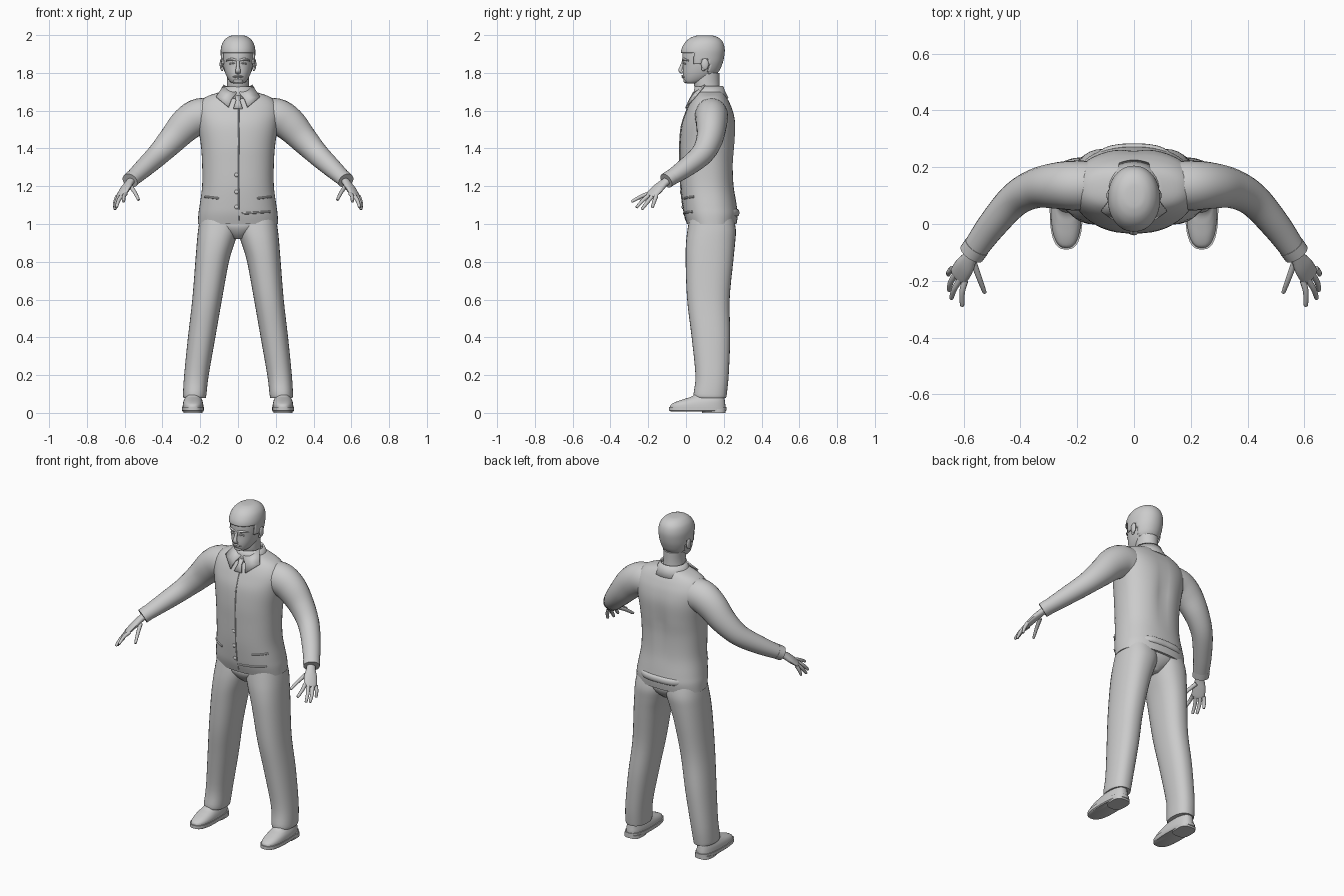
import bpy, bmesh, math
from mathutils import Vector

if "Cube" in bpy.data.objects:
    bpy.data.objects.remove(bpy.data.objects["Cube"])

mat = bpy.data.materials.new("plain grey")
mat.diffuse_color = (0.6, 0.6, 0.6, 1)
mat.use_nodes = True
mat.node_tree.nodes["Principled BSDF"].inputs["Base Color"].default_value = mat.diffuse_color


def smooth_rows(rows, k=4):
    """Catmull-Rom interpolation of every column."""
    out = []
    for i in range(len(rows) - 1):
        a, b, c, d = (rows[max(0, min(len(rows) - 1, i + j))] for j in (-1, 0, 1, 2))
        for s in range(k):
            t = s / k
            out.append([0.5 * (2 * q + (r - p) * t + (2 * p - 5 * q + 4 * r - w) * t * t
                               + (3 * q - p - 3 * r + w) * t ** 3)
                        for p, q, r, w in zip(a, b, c, d)])
    return out + [list(rows[-1])]


def make(name, rings, mirror=False, caps=True, thick=0):
    """Skin a list of closed rings into one object."""
    n = len(rings[0])
    verts = [v for r in rings for v in r]
    faces = [(i * n + j, i * n + (j + 1) % n, (i + 1) * n + (j + 1) % n, (i + 1) * n + j)
             for i in range(len(rings) - 1) for j in range(n)]
    if caps:
        faces += [tuple(range(n)), tuple(range(len(verts) - n, len(verts)))]
    return finish(name, verts, faces, mirror, thick)


def finish(name, verts, faces, mirror=False, thick=0):
    me = bpy.data.meshes.new(name)
    me.from_pydata([tuple(v) for v in verts], [], faces)
    bm = bmesh.new()
    bm.from_mesh(me)
    bmesh.ops.recalc_face_normals(bm, faces=bm.faces[:])
    bm.to_mesh(me)
    bm.free()
    me.materials.append(mat)
    ob = bpy.data.objects.new(name, me)
    bpy.context.collection.objects.link(ob)
    if thick:
        m = ob.modifiers.new("thickness", 'SOLIDIFY')
        m.thickness, m.offset = thick, 0
    if mirror:
        m = ob.modifiers.new("mirror", 'MIRROR')
        m.use_clip = m.use_mirror_merge = False
    return ob


def spow(v, e):
    return math.copysign(abs(v) ** e, v)


def stack_rings(rows, p=2.0, n=36):
    """Horizontal rings from rows of z, x0, x1, y_front, y_back."""
    rings = []
    for z, x0, x1, y0, y1 in rows:
        rings.append([Vector(((x0 + x1) / 2 + (x1 - x0) / 2 * spow(math.cos(a), 2 / p),
                              (y0 + y1) / 2 + (y1 - y0) / 2 * spow(math.sin(a), 2 / p), z))
                      for a in (math.tau * i / n for i in range(n))])
    return rings


def sym(rows):
    return [(z, -h, h, a, b) for z, h, a, b in rows]


def tube(name, rows, mirror=True, side=None, n=16, k=4):
    """Tube along rows of x, y, z, half width, half height."""
    rows = smooth_rows(rows, k)
    pts = [Vector(r[:3]) for r in rows]
    rings = []
    for i, r in enumerate(rows):
        t = (pts[min(i + 1, len(pts) - 1)] - pts[max(i - 1, 0)]).normalized()
        u = Vector(side) if side else t.cross(Vector((0, 0, 1)))
        u = (u - t * u.dot(t)).normalized()
        v = t.cross(u)
        rings.append([pts[i] + u * r[3] * math.cos(a) + v * r[4] * math.sin(a)
                      for a in (math.tau * j / n for j in range(n))])
    return make(name, rings, mirror)


def ball(name, loc, size, mirror=False):
    rings = [[Vector((loc[0] + size[0] * math.sin(b) * math.cos(a),
                      loc[1] + size[1] * math.sin(b) * math.sin(a),
                      loc[2] + size[2] * math.cos(b)))
              for a in (math.tau * j / 16 for j in range(16))]
             for b in (0.05 + (math.pi - 0.1) * i / 10 for i in range(11))]
    return make(name, rings, mirror)


# Jacket body, with a shallow groove along the spine
P = 2.35
jacket = smooth_rows(sym([
    (1.0, .212, .005, .268), (1.05, .21, -.01, .274), (1.1, .203, -.018, .268),
    (1.2, .19, -.028, .254), (1.32, .19, -.032, .252), (1.42, .197, -.033, .26),
    (1.52, .213, -.024, .264), (1.59, .222, -.002, .252), (1.64, .205, .02, .232),
    (1.675, .165, .042, .212), (1.7, .09, .06, .195)]), 5)
rings = stack_rings(jacket, P, 48)
for r in rings:
    for v in r:
        if v.y > .15:
            v.y -= .014 * math.exp(-(v.x / .035) ** 2) * max(0, 1 - abs(v.z - 1.4) / .25)
make("jacket_body", rings)


def front(x, z, off=.0):
    """Point on the front of the jacket."""
    lo = max((r for r in jacket if r[0] <= z), key=lambda r: r[0])
    hi = min((r for r in jacket if r[0] >= z), key=lambda r: r[0])
    t = 0 if hi[0] == lo[0] else (z - lo[0]) / (hi[0] - lo[0])
    h, a, b = (lo[i] + (hi[i] - lo[i]) * t for i in (2, 3, 4))
    q = max(0, 1 - min(1, abs(x) / h) ** P) ** (1 / P)
    return Vector((x, (a + b) / 2 - (b - a) / 2 * q - off, z))


# Sleeves and cuffs
tube("sleeve", [(.12, .135, 1.565, .085, .095), (.2, .135, 1.57, .088, .096),
                (.27, .135, 1.53, .082, .09), (.345, .125, 1.45, .07, .075),
                (.42, .085, 1.37, .06, .061), (.5, -.005, 1.295, .052, .05),
                (.565, -.095, 1.235, .044, .039)], n=24, k=5)
tube("cuff", [(.553, -.078, 1.247, .047, .042), (.572, -.105, 1.229, .046, .041)], n=24, k=1)

# Hands
across = (.68, .68, -.2)
tube("palm", [(.555, -.082, 1.24, .024, .02), (.575, -.115, 1.218, .026, .019),
              (.597, -.15, 1.187, .037, .018), (.617, -.182, 1.155, .037, .013),
              (.623, -.19, 1.146, .03, .009)], side=across)
for nm, base, mid, tip in (
        ("thumb", (.565, -.135, 1.195), (.545, -.19, 1.165), (.527, -.238, 1.13)),
        ("index_finger", (.595, -.2, 1.16), (.605, -.24, 1.145), (.605, -.285, 1.12)),
        ("middle_finger", (.611, -.193, 1.155), (.632, -.228, 1.125), (.643, -.26, 1.09)),
        ("ring_finger", (.628, -.177, 1.148), (.645, -.205, 1.115), (.651, -.232, 1.08)),
        ("little_finger", (.638, -.158, 1.148), (.65, -.168, 1.12), (.654, -.178, 1.09))):
    tube(nm, [base + (.012, .011), mid + (.01, .01), tip + (.008, .007),
              tuple(t + (t - m) * .07 for t, m in zip(tip, mid)) + (.003, .003)],
         side=across, n=10)

# Trousers
make("trouser_leg", stack_rings(smooth_rows([
    (1.04, -.01, .2, .02, .25), (.97, -.004, .211, .008, .264), (.9, .018, .218, .0, .26),
    (.8, .048, .226, -.002, .25), (.6, .085, .242, .006, .231), (.4, .12, .265, .03, .234),
    (.2, .155, .285, .05, .226), (.1, .167, .291, .04, .216), (.08, .17, .288, .045, .212)]),
    2.3, 32), True)
make("trouser_seat", stack_rings(smooth_rows(sym([
    (1.04, .19, .02, .25), (.99, .17, .012, .255), (.95, .09, .03, .235),
    (.92, .03, .06, .2)])), 2.2))

# Shoes: sole, heel and upper
make("shoe_sole", stack_rings([(.008, .184, .292, -.08, .205), (.013, .18, .297, -.09, .214),
                               (.032, .18, .297, -.09, .214)], 2.7), True)
make("shoe_heel", stack_rings([(0, .187, .289, .085, .21), (.02, .187, .289, .085, .21)], 3), True)
make("shoe_upper", stack_rings(smooth_rows([
    (.03, .184, .293, -.085, .209), (.045, .184, .292, -.079, .208), (.06, .187, .289, -.05, .206),
    (.075, .192, .283, -.005, .204), (.09, .197, .277, .035, .2), (.13, .2, .274, .075, .19)]),
    2.5), True)

# Neck and head
make("neck", stack_rings(smooth_rows(sym([
    (1.64, .085, .05, .2), (1.7, .062, .052, .182), (1.75, .058, .04, .178),
    (1.8, .06, .05, .178)]))))
skull = [(1.744, .022, .005, .05), (1.75, .038, -.006, .085), (1.77, .054, -.014, .13),
         (1.8, .068, -.017, .165), (1.84, .078, -.016, .184), (1.88, .082, -.019, .194),
         (1.92, .082, -.015, .197), (1.955, .072, .004, .188), (1.978, .053, .03, .168),
         (1.99, .03, .06, .14), (1.993, .008, .085, .11)]
make("head", stack_rings(smooth_rows(sym(skull)), 2.15))

# Hair shell, cut around the face and ears
hair = make("hair", stack_rings(smooth_rows(sym(
    [(z + .006, h + .009, a - .009, b + .008) for z, h, a, b in skull[2:]]), 6), 2.1, 48))
bm = bmesh.new()
bm.from_mesh(hair.data)
drop = []
for f in bm.faces:
    c = f.calc_center_median()
    line = 1.903 if c.y < .045 else 1.845 if c.y < .085 else 1.875 if c.y < .12 else 1.785
    if c.z < line:
        drop.append(f)
bmesh.ops.delete(bm, geom=drop, context='FACES')
bm.to_mesh(hair.data)
bm.free()
m = hair.modifiers.new("thickness", 'SOLIDIFY')
m.thickness = .008

# Face features
tube("nose", [(0, -.014, 1.865, .007, .006), (0, -.023, 1.835, .009, .009),
              (0, -.03, 1.812, .014, .01), (0, -.018, 1.8, .014, .006)], False, (1, 0, 0))
tube("brow", [(.008, -.014, 1.867, .006, .006), (.035, -.012, 1.873, .008, .006),
              (.062, .014, 1.865, .004, .004)])
tube("eyelid", [(.016, -.012, 1.848, .004, .003), (.03, -.013, 1.852, .005, .005),
                (.046, -.003, 1.847, .003, .003)], n=10)
for nm, z, y in (("upper_lip", 1.785, -.016), ("lower_lip", 1.776, -.015)):
    tube(nm, [(-.027, y + .01, 1.779, .003, .002), (0, y, z, .008, .005),
              (.027, y + .01, 1.779, .003, .002)], False, n=10)
ball("chin", (0, -.001, 1.757), (.026, .013, .012))
ball("ear", (.088, .1, 1.846), (.009, .02, .031), True)
ball("ear_lobe", (.084, .092, 1.822), (.008, .011, .012), True)

# Shirt collar band, collar flaps and tie
make("collar_band", stack_rings([(1.665, -.115, .115, .03, .222), (1.7, -.083, .083, .045, .204),
                                 (1.728, -.071, .071, .05, .193)]), caps=False, thick=.008)
flap = [Vector((.006, .04, 1.695)), Vector((.075, .1, 1.735)),
        front(.115, 1.672, .01), front(.05, 1.618, .01), front(.035, 1.66, .012)]
finish("collar_flap", flap, [(0, 1, 2, 4), (4, 2, 3)], True, .008)
tie = [front(x, z, .008) for x, z in ((-.016, 1.682), (.016, 1.682), (.011, 1.652),
                                      (.024, 1.612), (-.024, 1.612), (-.011, 1.652))]
finish("tie", tie, [(0, 1, 2, 5), (5, 2, 3, 4)], False, .009)


# Front seam, pockets and hem piping laid on the jacket
def piping(name, path, w, mirror=False):
    tube(name, [tuple(front(x, z)) + (w, w) for x, z in path], mirror, (.3, 0, 1), n=8)


piping("front_seam", [(.004, z / 100) for z in range(102, 164, 10)], .0035)
piping("pocket_edge", [(.1 + .025 * i, 1.135 + .003 * i) for i in range(4)], .006, True)
piping("hem_edge", [(.02 + .03 * i, 1.055 + .002 * i) for i in range(6)], .006)
for z in (1.09, 1.17, 1.26):
    ball("button", front(-.008, z, .001), (.011, .006, .011))

# Back hem strap
tube("back_hem", [(x / 100, .271 - .14 * (abs(x) / 17) ** 3.2 * .55, 1.06, .012, .02)
                  for x in range(-15, 16, 5)], False, n=12)

# Smooth shading that keeps hard edges
for ob in bpy.context.scene.objects:
    ob.select_set(True)
    bpy.context.view_layer.objects.active = ob
bpy.ops.object.shade_smooth_by_angle(angle=math.radians(42))
